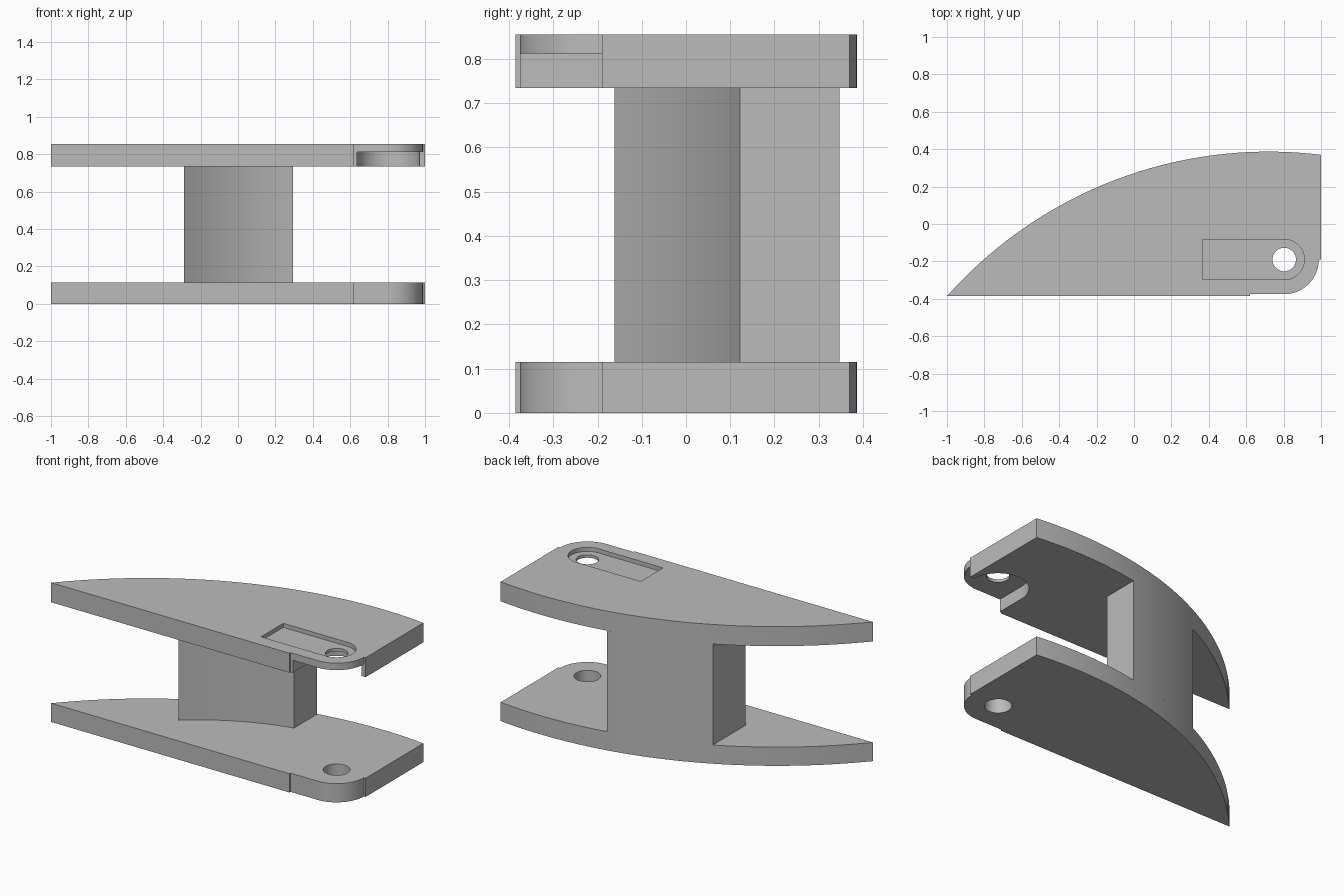
import bpy
import bmesh
from math import sin, cos, pi, sqrt, atan2

if "Cube" in bpy.data.objects:
    bpy.data.objects.remove(bpy.data.objects["Cube"], do_unlink=True)

grey = bpy.data.materials.new("plain grey")
grey.use_nodes = True
GREY = (0.5, 0.5, 0.5, 1)
grey.diffuse_color = GREY
grey.node_tree.nodes["Principled BSDF"].inputs["Base Color"].default_value = GREY

PIN = (0.803, -0.19)            # centre of the hole and the rounded corner
BACK_R, BACK_X, BACK_Y = 2.3, 0.72, 0.387
FRONT = -0.385


def arc(cx, cy, r, a0, a1, n=24):
    """Points on an arc from angle a0 to a1."""
    return [(cx + r * cos(a0 + (a1 - a0) * i / n),
             cy + r * sin(a0 + (a1 - a0) * i / n)) for i in range(n + 1)]


def back_curve(x0, x1, n=40):
    """Points on the sweeping back edge between two x positions."""
    xs = [x0 + (x1 - x0) * i / n for i in range(n + 1)]
    return [(x, BACK_Y - BACK_R + sqrt(BACK_R ** 2 - (x - BACK_X) ** 2)) for x in xs]


def prism(name, points, z0, z1):
    """Extrude a closed outline from z0 to z1."""
    bm = bmesh.new()
    face = bm.faces.new([bm.verts.new((x, y, z0)) for x, y in points])
    up = bmesh.ops.extrude_face_region(bm, geom=[face])["geom"]
    bmesh.ops.translate(bm, vec=(0, 0, z1 - z0),
                        verts=[v for v in up if isinstance(v, bmesh.types.BMVert)])
    bmesh.ops.recalc_face_normals(bm, faces=bm.faces)
    mesh = bpy.data.meshes.new(name)
    bm.to_mesh(mesh)
    bm.free()
    mesh.materials.append(grey)
    obj = bpy.data.objects.new(name, mesh)
    bpy.context.collection.objects.link(obj)
    return obj


def activate(obj):
    bpy.ops.object.select_all(action='DESELECT')
    obj.select_set(True)
    bpy.context.view_layer.objects.active = obj


def cut(obj, points, z0, z1):
    """Subtract an extruded outline and discard the cutter."""
    cutter = prism("cutter", points, z0, z1)
    cutter.hide_render = True
    mod = obj.modifiers.new("cut", 'BOOLEAN')
    mod.operation = 'DIFFERENCE'
    mod.solver = 'EXACT'
    mod.object = cutter
    activate(obj)
    bpy.ops.object.modifier_apply(modifier=mod.name)
    bpy.data.objects.remove(cutter, do_unlink=True)


def circle(r):
    return arc(*PIN, r, 0, 2 * pi, 48)[:-1]


# Plate outline: straight front, small step, rounded corner, swept back
outline = [(-1, FRONT), (0.62, FRONT), (0.62, -0.375)]
outline += arc(*PIN, 0.185, -pi / 2, 0)
outline += [(1, PIN[1])] + back_curve(1, -1)[:-1]

# Lower plate with its pin hole
lower_plate = prism("lower_plate", outline, 0, 0.115)
cut(lower_plate, circle(0.075), -0.1, 0.2)

# Upper plate: relief under the corner, round-ended slot on top, pin hole
upper_plate = prism("upper_plate", outline, 0.735, 0.855)
relief = [(1.1, -0.5), (1.1, PIN[1])] + arc(*PIN, 0.168, 0, pi) + [(0.635, -0.5)]
cut(upper_plate, relief, 0.6, 0.812)
slot = [(0.365, -0.298)] + arc(*PIN, 0.108, -pi / 2, pi / 2) + [(0.365, -0.082)]
cut(upper_plate, slot, 0.83, 0.95)
cut(upper_plate, circle(0.063), 0.6, 0.95)

# Pillar: back flush with the plates, hollowed front
x0, y0, x1, y1, sag = -0.29, -0.162, 0.295, 0.122, 0.04
chord = sqrt((x1 - x0) ** 2 + (y1 - y0) ** 2)
r = chord ** 2 / (8 * sag) + sag / 2
cx = (x0 + x1) / 2 + (y1 - y0) / chord * (r - sag)
cy = (y0 + y1) / 2 - (x1 - x0) / chord * (r - sag)
front = arc(cx, cy, r, atan2(y0 - cy, x0 - cx), atan2(y1 - cy, x1 - cx), 16)
pillar = prism("pillar", front + back_curve(x1, x0, 16), 0.115, 0.735)

# Smooth curved walls, sharp edges
for part in (lower_plate, upper_plate, pillar):
    activate(part)
    bpy.ops.object.shade_smooth_by_angle(angle=pi / 6)
